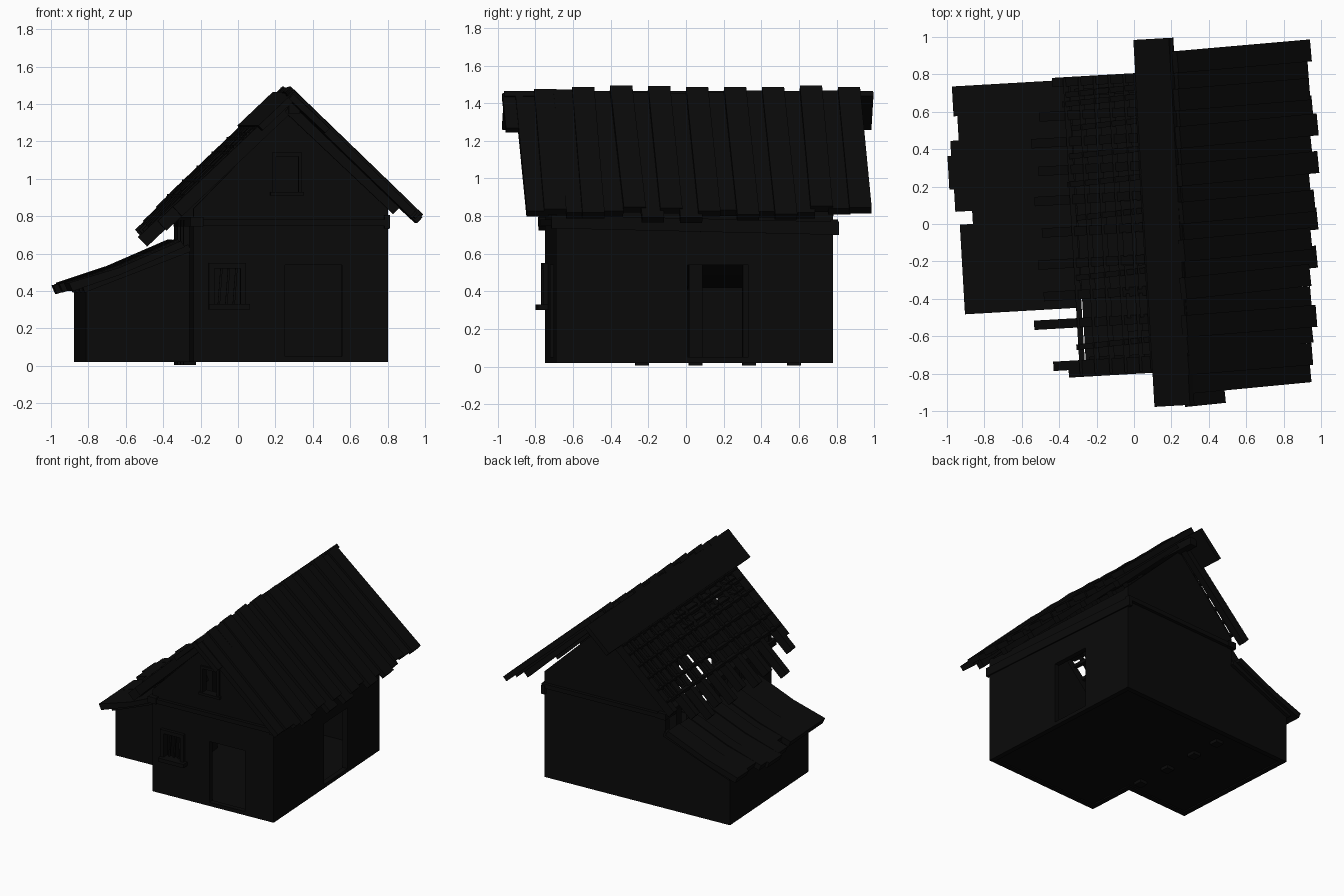
import bpy, bmesh, math, random
from mathutils import Vector, Matrix

random.seed(4)
if "Cube" in bpy.data.objects:
    bpy.data.objects.remove(bpy.data.objects["Cube"])

mat = bpy.data.materials.new("charred_wood")
mat.use_nodes = True
COLOR = (0.003, 0.003, 0.003, 1)
mat.diffuse_color = COLOR
mat.node_tree.nodes["Principled BSDF"].inputs["Base Color"].default_value = COLOR
TURN = math.radians(3.3)  # the crooked house stands slightly turned


def finish(name, bm, turn=TURN):
    bmesh.ops.recalc_face_normals(bm, faces=bm.faces)
    mesh = bpy.data.meshes.new(name)
    bm.to_mesh(mesh)
    bm.free()
    mesh.materials.append(mat)
    obj = bpy.data.objects.new(name, mesh)
    obj.rotation_euler.z = turn
    bpy.context.collection.objects.link(obj)
    return obj


def boxes(name, spans):
    """Axis-aligned boxes, each given as x0, x1, y0, y1, z0, z1."""
    bm = bmesh.new()
    for x0, x1, y0, y1, z0, z1 in spans:
        m = Matrix.Translation(((x0 + x1) / 2, (y0 + y1) / 2, (z0 + z1) / 2))
        m = m @ Matrix.Diagonal((x1 - x0, y1 - y0, z1 - z0, 1))
        bmesh.ops.create_cube(bm, size=1, matrix=m)
    return finish(name, bm)


def beams(name, items, turn=TURN):
    """Boards between two points, each with a width and a thickness."""
    bm = bmesh.new()
    for a, b, width, thick in items:
        a, b = Vector(a), Vector(b)
        along = (b - a).normalized()
        side = along.cross(Vector((0, 0, 1))).normalized()
        up = side.cross(along)
        m = Matrix((along * (b - a).length, side * width, up * thick)).transposed().to_4x4()
        m.translation = (a + b) / 2
        bmesh.ops.create_cube(bm, size=1, matrix=m)
    return finish(name, bm, turn)


def prism(name, profile, y0, y1):
    """Extrude an x-z outline along y."""
    bm = bmesh.new()
    face = bm.faces.new([bm.verts.new((x, y0, z)) for x, z in profile])
    new = bmesh.ops.extrude_face_region(bm, geom=[face])["geom"]
    moved = [v for v in new if isinstance(v, bmesh.types.BMVert)]
    bmesh.ops.translate(bm, verts=moved, vec=(0, y1 - y0, 0))
    return finish(name, bm)


def cut(obj, holes):
    cutter = boxes("cutter", holes)
    mod = obj.modifiers.new("openings", "BOOLEAN")
    mod.operation = "DIFFERENCE"
    mod.solver = "EXACT"
    mod.object = cutter
    bpy.context.view_layer.update()
    bpy.context.view_layer.objects.active = obj
    bpy.ops.object.modifier_apply(modifier=mod.name)
    bpy.data.objects.remove(cutter)


def left(x, y, drop=0.0):
    return (x, y, 1.22 + 0.947 * x - drop)


def right(x, y, drop=0.0):
    return (x, y, 1.755 - 0.944 * x - drop)


# Main house walls with door and window openings
gable = [(-0.28, 0.02), (0.76, 0.02), (0.76, 0.87), (0.24, 1.37), (-0.28, 0.84)]
front = prism("front_wall", gable, -0.735, -0.695)
cut(front, [(0.21, 0.515, -0.9, -0.6, 0.05, 0.54),
            (-0.17, -0.03, -0.9, -0.6, 0.32, 0.52),
            (0.16, 0.28, -0.9, -0.6, 0.93, 1.12)])
prism("back_wall", gable, 0.7, 0.74)
side = boxes("right_wall", [(0.72, 0.76, -0.695, 0.7, 0.02, 0.86)])
cut(side, [(0.6, 0.9, -0.035, 0.29, 0.05, 0.54)])
boxes("left_wall", [(-0.28, -0.24, -0.695, -0.31, 0.02, 0.78)])
boxes("floor", [(-0.28, 0.74, -0.72, 0.72, 0.03, 0.045),
                (-0.82, -0.28, -0.33, 0.72, 0.03, 0.045)])

# Posts carrying the left eave where the lean-to opens into the house
boxes("inner_posts", [(-0.306, -0.24, y - 0.035, y + 0.035, 0.005, 0.78)
                      for y in (-0.219, 0.066, 0.351, 0.591)])

# Tie beams and wall plates
beams("tie_beams", [((-0.29, y, 0.765), (0.77, y, 0.765), 0.04, 0.035) for y in (-0.74, 0.745)]
      + [((0.755, -0.76, 0.77), (0.755, 0.77, 0.735), 0.03, 0.07),
         ((-0.265, -0.77, 0.77), (-0.265, 0.77, 0.77), 0.07, 0.05)])


# Window surrounds
def frame(x0, x1, z0, z1, t, y0, y1):
    return [(x0 - t, x0, y0, y1, z0, z1), (x1, x1 + t, y0, y1, z0, z1),
            (x0 - t, x1 + t, y0, y1, z1, z1 + t)]


boxes("lower_window_frame", frame(-0.17, -0.03, 0.32, 0.52, 0.03, -0.76, -0.705)
      + [(-0.2, 0.02, -0.79, -0.705, 0.3, 0.33)])
boxes("upper_window_frame", frame(0.16, 0.28, 0.93, 1.12, 0.02, -0.75, -0.705)
      + [(0.13, 0.31, -0.76, -0.705, 0.91, 0.93)])
beams("window_bars", [((x, -0.72, 0.32), (x + 0.015, -0.72, 0.52), 0.012, 0.012)
                      for x in (-0.145, -0.105, -0.065)])

# Lean-to room
lean = [(-0.835, 0.02), (-0.27, 0.02), (-0.27, 0.65), (-0.66, 0.485), (-0.835, 0.42)]
prism("lean_to_front", lean, -0.35, -0.31)
prism("lean_to_back", lean, 0.7, 0.74)
boxes("lean_to_side", [(-0.835, -0.795, -0.31, 0.7, 0.02, 0.42)])

# Lean-to roof boards with ragged outer ends
for n, (y0, y1, x) in enumerate([(-0.43, -0.15, -0.93), (-0.15, 0.05, -0.93), (0.05, 0.13, -0.86),
                                 (0.12, 0.25, -0.95), (0.24, 0.42, -0.975), (0.41, 0.5, -0.955),
                                 (0.49, 0.64, -0.91), (0.63, 0.79, -0.93)]):
    z = 0.53 + (x + 0.66) * 0.32
    lift = 0.008 * (n % 2)
    prism("lean_to_roof_board", [(x, z), (-0.66, 0.525 + lift), (-0.33, 0.668 + lift),
                                 (-0.31, 0.635), (-0.66, 0.485), (x + 0.02, z - 0.045)], y0, y1)
beams("lean_to_rafters", [((-0.85, y, 0.41), (-0.28, y, 0.63), 0.05, 0.04)
                          for y in (-0.36, 0.03, 0.4, 0.74)])

# Bare rafters on the left slope
beams("left_rafters", [(left(0.24, y, 0.045), left(x, y, 0.045), 0.05, 0.07) for y, x in (
    (-0.775, -0.37), (-0.735, -0.45), (-0.51, -0.54), (-0.36, -0.48), (-0.19, -0.5), (-0.02, -0.47),
    (0.15, -0.5), (0.31, -0.47), (0.46, -0.5), (0.6, -0.45), (0.78, -0.37))])
beams("left_battens", [(left(x, -0.79, 0.01), left(x, 0.8, 0.01), 0.03, 0.025)
                       for x in (-0.32, -0.24, -0.16, -0.08, 0.0, 0.06)])
beams("loose_laths", [(left(-0.34 + 0.02 * (n % 3), y), left(0.06, y + 0.02), 0.03, 0.015)
                      for n, y in enumerate((-0.64, -0.27, 0.05, 0.23, 0.38, 0.53, 0.66, 0.71))])
beams("patch_boards", [(left(x, y, 0.01), left(x, y + 0.13, 0.01), 0.05, 0.015)
                       for x in (-0.04, 0.03) for y in (-0.7, -0.5, -0.35, -0.17, 0.0)])

# Skewed planks covering the right slope, and the rafters under them
planks = []
COUNT = 18
for n in range(COUNT):
    y = -0.85 + 1.715 * n / (COUNT - 1)
    end = 0.945 + random.uniform(-0.03, 0.03)
    twist = 0.062 + (random.uniform(-0.012, 0.012) if 0 < n < COUNT - 1 else 0)
    lift = 0.055 - 0.02 * (n % 2)
    top = (0.25 - 0.035 * y, y, 1.505 - lift + random.uniform(-0.012, 0.012))
    planks.append((top, right(end, y + twist, lift + 0.01), 0.118, 0.042))
planks.append((right(0.28, -0.935, 0.05), right(0.475, -0.915, 0.05), 0.085, 0.035))
beams("right_roof_planks", planks, 0)
beams("right_rafters", [(right(0.27, y, 0.12), right(0.85, y + 0.03, 0.12), 0.05, 0.06)
                        for y in (-0.77, -0.5, -0.2, 0.1, 0.4, 0.78)], 0)

# Short boards left along the ridge
beams("ridge_boards", [(left(0.065, -0.91 + 0.14 * n, 0.01), left(0.255, -0.91 + 0.14 * n, 0.01),
                        0.145, 0.035) for n in range(14)])
beams("ridge_beam", [((0.25, -0.9, 1.38), (0.25, 0.9, 1.38), 0.06, 0.06)])
